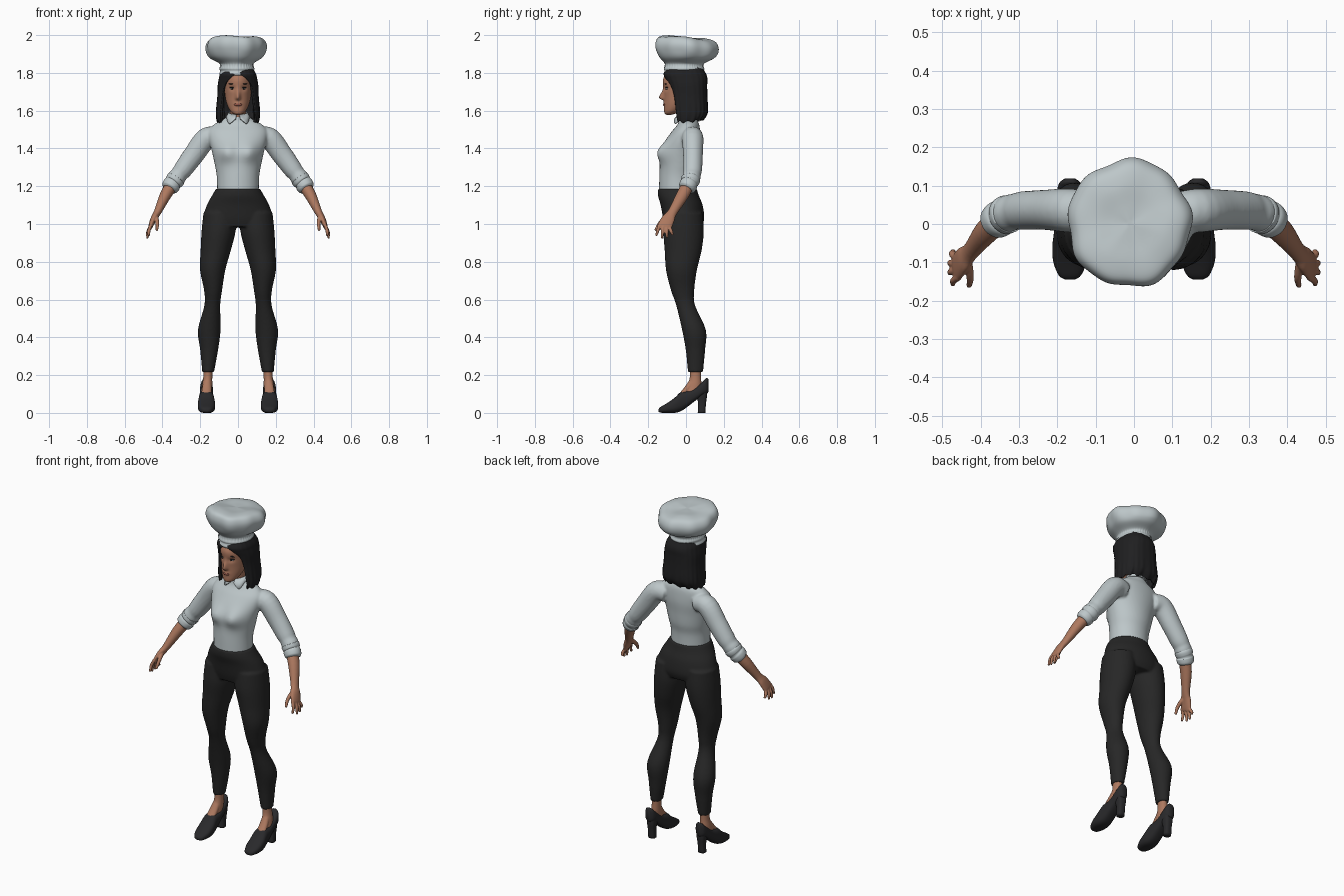
import bpy, bmesh, math
from mathutils import Vector


def material(name, r, g, b):
    m = bpy.data.materials.new(name)
    m.diffuse_color = (r, g, b, 1)
    return m


WHITE = material("cloth white", .51, .57, .585)
SKIN = material("skin", .42, .19, .115)
BLACK = material("trouser black", .02, .02, .02)
HAIR = material("hair black", .014, .014, .015)
SHOE = material("shoe black", .022, .022, .024)
LIP = material("lip brown", .27, .085, .06)
EYE = material("eye white", .5, .45, .42)


def spline(rows, k):
    """Catmull-Rom resampling of tuples, k steps per segment."""
    out = []
    for i in range(len(rows) - 1):
        a, b, c, d = (rows[max(0, i - 1)], rows[i], rows[i + 1], rows[min(len(rows) - 1, i + 2)])
        for j in range(k):
            t = j / k
            out.append([.5 * (2 * q + (r - p) * t + (2 * p - 5 * q + 4 * r - s) * t * t
                              + (3 * q - p - 3 * r + s) * t ** 3) for p, q, r, s in zip(a, b, c, d)])
    return out + [list(rows[-1])]


def loft(bm, rows, axis="Z", n=32, k=5, p=1.0, side=1):
    """Skin rings (x, y, z, ru, rv) stacked on Z, on Y, or swept along their PATH."""
    rows = spline(rows, k)
    cs = [Vector((side * r[0], r[1], r[2])) for r in rows]
    rings = []
    for i, r in enumerate(rows):
        u, v = Vector((1, 0, 0)), Vector((0, 1, 0) if axis == "Z" else (0, 0, 1))
        if axis == "PATH":
            t = (cs[min(i + 1, len(cs) - 1)] - cs[max(i - 1, 0)]).normalized()
            u = t.cross(Vector((0, 1, 0))).normalized()
            v = u.cross(t)
        ring = []
        for j in range(n):
            a = math.tau * j / n
            c, s = math.cos(a), math.sin(a)
            ring.append(bm.verts.new(cs[i] + u * r[3] * math.copysign(abs(c) ** p, c)
                                     + v * r[4] * math.copysign(abs(s) ** p, s)))
        rings.append(ring)
    for a, b in zip(rings, rings[1:]):
        for j in range(n):
            bm.faces.new((a[j], a[(j + 1) % n], b[(j + 1) % n], b[j]))
    bm.faces.new(rings[0])
    bm.faces.new(rings[-1])


def finish(name, bm, mat, voxel=0, smooth=0, recalc=True):
    if recalc:
        bmesh.ops.recalc_face_normals(bm, faces=bm.faces)
    for f in bm.faces:
        f.smooth = True
    me = bpy.data.meshes.new(name)
    bm.to_mesh(me)
    bm.free()
    me.materials.append(mat)
    ob = bpy.data.objects.new(name, me)
    bpy.context.collection.objects.link(ob)
    if voxel:
        m = ob.modifiers.new("fuse", "REMESH")
        m.mode, m.voxel_size, m.use_smooth_shade = "VOXEL", voxel, True
    if smooth:
        m = ob.modifiers.new("soften", "SMOOTH")
        m.factor, m.iterations = .5, smooth
    return ob


def blob(name, loc, scale, mat):
    bm = bmesh.new()
    bmesh.ops.create_uvsphere(bm, u_segments=20, v_segments=12, radius=1)
    for v in bm.verts:
        v.co = Vector(a * b + c for a, b, c in zip(v.co, scale, loc))
    return finish(name, bm, mat)


def gauss(d, s):
    return math.exp(-(d / s) ** 2)


# Shirt: torso with bust, plus sleeves
bm = bmesh.new()
loft(bm, [(0, -.045, 1.17, .11, .098), (0, -.043, 1.25, .112, .098), (0, -.035, 1.31, .122, .102),
          (0, -.028, 1.38, .137, .1), (0, -.015, 1.44, .152, .092), (0, 0, 1.49, .155, .075),
          (0, .012, 1.525, .13, .058), (0, .012, 1.55, .085, .048), (0, .01, 1.575, .05, .045)], n=64)
for v in bm.verts:
    if v.co.y < -.03:
        v.co.y -= .033 * gauss(v.co.z - 1.38, .05) * (gauss(v.co.x - .06, .05) + gauss(v.co.x + .06, .05))
for s in (-1, 1):
    loft(bm, [(.1, .03, 1.455, .05, .05), (.165, .035, 1.455, .057, .057), (.235, .037, 1.365, .055, .052),
              (.29, .035, 1.29, .05, .05), (.31, .032, 1.265, .045, .047), (.325, .028, 1.245, .048, .048),
              (.35, .015, 1.21, .041, .042), (.36, .008, 1.195, .036, .036)], "PATH", side=s)
finish("shirt", bm, WHITE, .007, 4)

# Rolled cuffs
bm = bmesh.new()
for s in (-1, 1):
    loft(bm, [(.325, .027, 1.245, .042, .042), (.329, .026, 1.239, .05, .05), (.338, .021, 1.226, .048, .049),
              (.344, .018, 1.218, .044, .045), (.35, .014, 1.21, .048, .048), (.361, .006, 1.192, .045, .045),
              (.366, .002, 1.184, .036, .036)], "PATH", side=s)
finish("rolled_cuffs", bm, WHITE)

# Trousers: hips and two legs fused
bm = bmesh.new()
loft(bm, [(0, -.045, 1.187, .116, .102), (0, -.04, 1.15, .138, .108), (0, -.023, 1.1, .165, .111),
          (0, -.012, 1.03, .186, .109), (0, -.012, .985, .18, .095)], n=48)
for s in (-1, 1):
    loft(bm, [(.095, -.013, 1.06, .088, .1), (.103, -.013, .96, .09, .107), (.118, -.015, .86, .08, .098),
              (.134, -.024, .757, .067, .082), (.132, -.018, .65, .048, .062), (.136, -.002, .57, .042, .05),
              (.152, .042, .44, .06, .063), (.153, .05, .33, .047, .051), (.158, .05, .215, .031, .04)], side=s)
finish("trousers", bm, BLACK, .007, 4)

# Forearms, palms, fingers and thumbs
bm = bmesh.new()
fingers = [((.457, -.138, 1.002), (.472, -.158, .937)), ((.461, -.121, .994), (.48, -.128, .924)),
           ((.464, -.104, .986), (.479, -.1, .927)), ((.466, -.086, .978), (.47, -.07, .942))]
for s in (-1, 1):
    loft(bm, [(.345, .015, 1.215, .033, .033), (.385, -.02, 1.15, .03, .033), (.425, -.07, 1.065, .02, .025),
              (.445, -.092, 1.03, .017, .034), (.46, -.11, .995, .013, .038), (.465, -.117, .98, .009, .034)],
         "PATH", side=s)
    for a, b in fingers:
        mid = [(p + q) / 2 for p, q in zip(a, b)]
        loft(bm, [(*a, .009, .01), (mid[0] + .006, mid[1], mid[2], .009, .009), (*b, .006, .006)],
             "PATH", 12, side=s)
    loft(bm, [(.435, -.09, 1.045, .012, .014), (.427, -.137, 1.005, .01, .011), (.43, -.162, .965, .007, .007)],
         "PATH", 12, side=s)
finish("arms_and_hands", bm, SKIN, .0035, 2)

# Ankles and insteps
bm = bmesh.new()
for s in (-1, 1):
    loft(bm, [(.158, .05, .25, .024, .03), (.16, .05, .19, .024, .03), (.163, .045, .15, .027, .037),
              (.166, .035, .11, .029, .045)], side=s)
    loft(bm, [(.162, .04, .17, .02, .02), (.166, .0, .12, .026, .016), (.168, -.045, .075, .026, .012)],
         "PATH", side=s)
finish("ankles", bm, SKIN, .004, 4)

# High-heeled shoes: (y, sole z, top z, half width)
bm = bmesh.new()
shoe = [(-.145, .006, .02, .012), (-.134, .001, .032, .029), (-.1, 0, .052, .043), (-.06, 0, .08, .046),
        (-.025, .01, .112, .042), (.015, .038, .118, .038), (.05, .065, .135, .035), (.085, .09, .162, .034),
        (.108, .1, .185, .027), (.118, .11, .178, .014)]
for s in (-1, 1):
    loft(bm, [(.167, y, (a + b) / 2, w, (b - a) / 2) for y, a, b, w in shoe], "Y", 32, 4, .75, s)
    loft(bm, [(.165, .082, 0, .021, .02), (.165, .085, .05, .021, .021), (.165, .083, .09, .026, .028),
              (.165, .075, .125, .03, .036)], "Z", 24, 4, .7, s)
finish("heeled_shoes", bm, SHOE)

# Head with nose, eye sockets and chin
bm = bmesh.new()
loft(bm, [(0, -.09, 1.578, .012, .012), (0, -.083, 1.586, .028, .03), (0, -.068, 1.602, .043, .048),
          (0, -.045, 1.635, .059, .07), (0, -.025, 1.675, .068, .091), (0, -.014, 1.725, .073, .106),
          (0, -.01, 1.77, .072, .11), (0, -.005, 1.82, .055, .085)], n=96, k=8)
for v in bm.verts:
    x, y, z = v.co
    if y < -.04:
        v.co.y -= .027 * gauss(x, .012) * gauss(z - 1.668, .032 if z > 1.668 else .011)
        v.co.y += .008 * gauss(abs(x) - .03, .016) * gauss(z - 1.718, .012)
        v.co.y -= .005 * gauss(x, .02) * gauss(z - 1.635, .012)
finish("head", bm, SKIN)
bm = bmesh.new()
loft(bm, [(0, .015, 1.5, .045, .045), (0, .01, 1.56, .041, .043), (0, -.005, 1.64, .043, .05)])
finish("neck", bm, SKIN)

# Eyes, lashes, brows and lips
for s, tag in ((-1, "right"), (1, "left")):
    blob(tag + "_eye", (s * .03, -.1, 1.717), (.012, .008, .005), EYE)
    blob(tag + "_iris", (s * .03, -.1045, 1.717), (.005, .005, .005), HAIR)
    blob(tag + "_lashes", (s * .031, -.101, 1.723), (.015, .009, .003), HAIR)
    blob(tag + "_brow", (s * .033, -.108, 1.742), (.018, .006, .003), HAIR)
blob("lips", (0, -.113, 1.632), (.021, .009, .008), LIP)

# Bob haircut: sheet open at the face; (z, centre y, rx, ry, half opening in degrees)
bm = bmesh.new()
rows = spline([(1.83, -.005, .075, .09, 3), (1.795, -.006, .095, .112, 5), (1.77, 0, .101, .113, 20),
               (1.735, .007, .107, .105, 36), (1.68, .013, .109, .1, 44), (1.6, .018, .116, .098, 47),
               (1.565, .016, .115, .092, 50), (1.54, .01, .11, .08, 53)], 5)
grid, N = [], 120
for z, cy, rx, ry, op in rows:
    line = []
    for j in range(N + 1):
        a = math.radians(op + (360 - 2 * op) * j / N)
        low = max(0, 1.66 - z) / .12
        f = 1 + .012 * math.sin(22 * a) * min(1, low + .4)
        c, s = math.cos(a), math.sin(a)
        line.append(bm.verts.new((rx * f * math.copysign(abs(s) ** .8, s),
                                  cy - ry * f * math.copysign(abs(c) ** .8, c),
                                  z + low * (.012 * max(0, -c) + .005 * math.sin(13 * a)))))
    grid.append(line)
for a, b in zip(grid, grid[1:]):
    for j in range(N):
        bm.faces.new((a[j], b[j], b[j + 1], a[j + 1]))
m = finish("bob_hair", bm, HAIR, recalc=False).modifiers.new("thickness", "SOLIDIFY")
m.thickness, m.offset = .014, -1

# Pointed collar, open at the front
bm = bmesh.new()
grid = []
for j in range(61):
    deg = 10 + 340 * j / 60
    a, front = math.radians(deg), min(deg, 360 - deg)
    tip = max(0, 1 - abs(front - 36) / 30)
    top, low = 1.578 + .022 * (1 - math.cos(a)) / 2, 1.562 - .034 * tip
    line = []
    for t in (0, .5, 1):
        r = .046 + (.018 + .016 * tip) * t
        line.append(bm.verts.new((r * math.sin(a), .006 - r * math.cos(a), top + (low - top) * t)))
    grid.append(line)
for a, b in zip(grid, grid[1:]):
    for j in range(2):
        bm.faces.new((a[j], a[j + 1], b[j + 1], b[j]))
m = finish("collar", bm, WHITE, recalc=False).modifiers.new("thickness", "SOLIDIFY")
m.thickness, m.offset = .006, 0

# Chef hat: pleated band and billowing crown
bm = bmesh.new()
loft(bm, [(-.006, -.01, 1.785, .087, .103), (-.006, -.01, 1.795, .093, .109), (-.006, -.01, 1.81, .088, .104),
          (-.006, -.01, 1.822, .093, .107), (-.007, -.01, 1.838, .088, .102), (-.008, -.007, 1.853, .094, .108),
          (-.011, 0, 1.88, .138, .143), (-.012, .002, 1.915, .157, .163), (-.012, .002, 1.95, .159, .165),
          (-.012, 0, 1.978, .14, .148), (-.011, 0, 1.988, .1, .105), (-.01, 0, 1.986, .05, .05),
          (-.01, 0, 1.985, .008, .008)], n=160, k=5)
for v in bm.verts:
    x, y, z = v.co.x + .01, v.co.y, v.co.z
    a = math.atan2(y, x)
    puff = min(1, max(0, (z - 1.85) / .06))
    pleat = gauss(z - 1.838, .012)
    f = 1 + puff * (.022 * math.sin(5 * a + 1) + .016 * math.sin(9 * a)) + .012 * pleat * math.sin(40 * a)
    v.co.x, v.co.y = x * f - .01, y * f
    v.co.z += puff * (-.085 * y + .004 * math.sin(3 * a + 2) * min(1, math.hypot(x, y) / .1))
finish("chef_hat", bm, WHITE)
